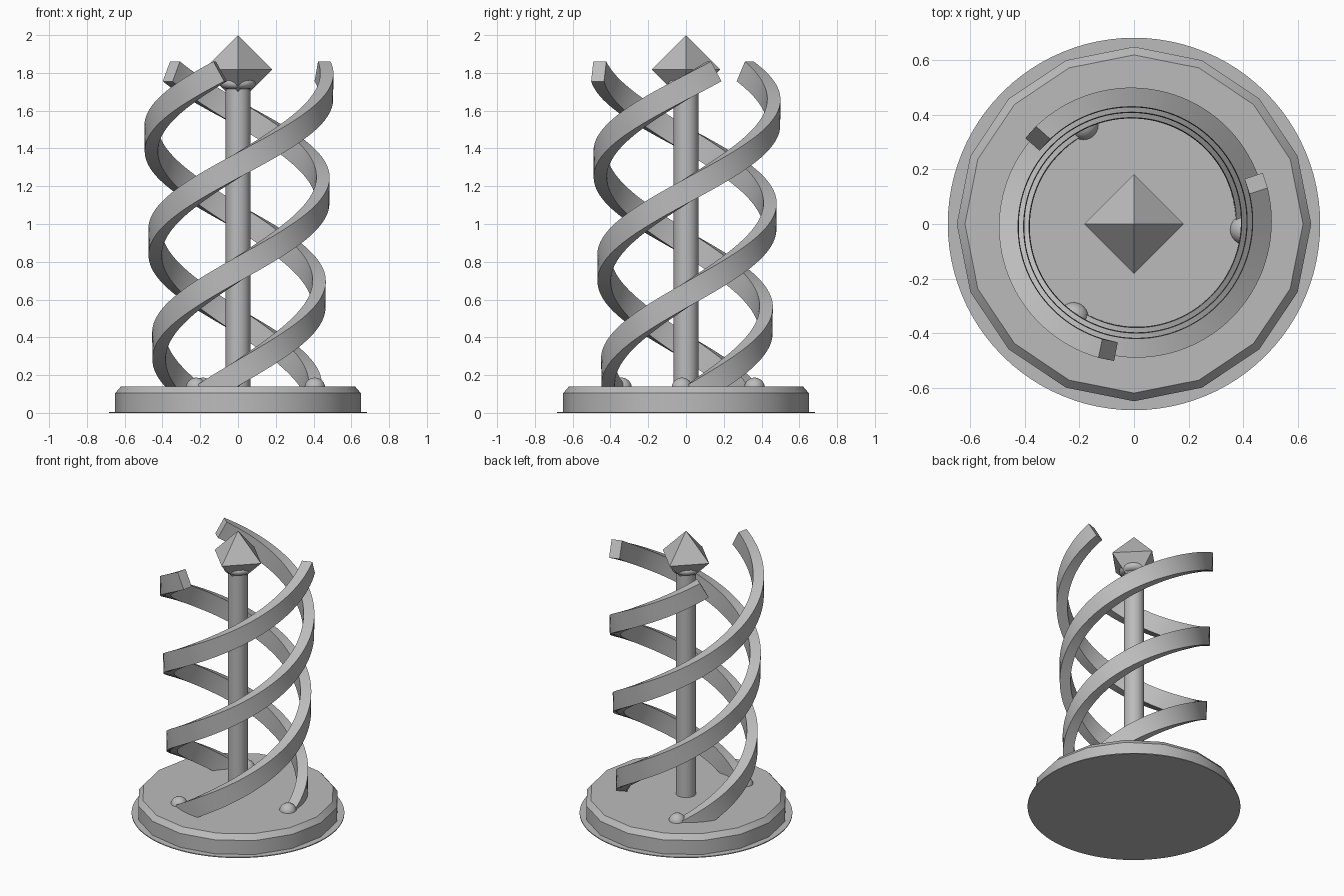
import bpy, bmesh, math
from mathutils import Vector

cube = bpy.data.objects.get("Cube")
if cube:
    bpy.data.objects.remove(cube, do_unlink=True)

stone = bpy.data.materials.new("plain grey")
GREY = (0.5, 0.5, 0.5, 1)
stone.use_nodes = True
stone.diffuse_color = GREY
stone.node_tree.nodes["Principled BSDF"].inputs["Base Color"].default_value = GREY


def add_object(name, bm, smooth=True):
    bmesh.ops.recalc_face_normals(bm, faces=bm.faces)
    mesh = bpy.data.meshes.new(name)
    bm.to_mesh(mesh)
    bm.free()
    mesh.materials.append(stone)
    obj = bpy.data.objects.new(name, mesh)
    bpy.context.collection.objects.link(obj)
    if smooth:
        bpy.ops.object.select_all(action='DESELECT')
        obj.select_set(True)
        bpy.context.view_layer.objects.active = obj
        bpy.ops.object.shade_smooth_by_angle(angle=math.radians(30))
    return obj


def skin(rings):
    """Bridge a list of closed point rings and cap both ends."""
    bm = bmesh.new()
    loops = [[bm.verts.new(p) for p in ring] for ring in rings]
    for a, b in zip(loops, loops[1:]):
        for i in range(len(a)):
            j = (i + 1) % len(a)
            bm.faces.new((a[i], a[j], b[j], b[i]))
    bm.faces.new(loops[0][::-1])
    bm.faces.new(loops[-1])
    return bm


def lathe(name, profile, sides):
    """Solid turned about the z axis from (radius, height) pairs."""
    turn = [math.tau * i / sides for i in range(sides)]
    rings = [[(r * math.cos(t), r * math.sin(t), z) for t in turn] for r, z in profile]
    return add_object(name, skin(rings))


# Base: thin round ground plate, chamfered plinth
lathe("ground_plate", [(0.683, 0), (0.683, 0.006)], 96)
lathe("plinth", [(0.65, 0.002), (0.65, 0.105), (0.62, 0.14)], 16)

# Central pole with a rounded collar
lathe("pole", [(0.065, 0.12), (0.065, 1.75)], 32)
collar = [(0.06 + 0.035 * math.sin(a), 1.745 - 0.03 * math.cos(a))
          for a in [math.pi * k / 8 for k in range(9)]]
lathe("pole_collar", collar, 32)

# Octahedral finial
bm = bmesh.new()
H, MID = 0.182, 1.818
top, bottom = bm.verts.new((0, 0, MID + H)), bm.verts.new((0, 0, MID - H))
belt = [bm.verts.new(p) for p in ((H, 0, MID), (0, H, MID), (-H, 0, MID), (0, -H, MID))]
for i in range(4):
    a, b = belt[i], belt[(i + 1) % 4]
    bm.faces.new((a, b, top))
    bm.faces.new((b, a, bottom))
add_object("finial", bm, smooth=False)

# Three rising spiral bars, widening slightly with height
PITCH, Z_LOW, Z_HIGH = 1.65, 0.06, 1.808
END_ANGLE = math.radians(18.4)
THICK, HEIGHT, STEPS = 0.07, 0.12, 110


def helix_point(z, offset):
    t = END_ANGLE + offset + math.tau * (z - Z_HIGH) / PITCH
    r = 0.405 + 0.037 * z
    return t, r, Vector((r * math.cos(t), r * math.sin(t), z))


for n in range(3):
    offset = math.tau * n / 3
    rings = []
    for s in range(STEPS + 1):
        t, r, centre = helix_point(Z_LOW + (Z_HIGH - Z_LOW) * s / STEPS, offset)
        out = Vector((math.cos(t), math.sin(t), 0))
        along = Vector((-math.sin(t) * r, math.cos(t) * r, PITCH / math.tau)).normalized()
        up = out.cross(along)
        rings.append([centre + out * THICK / 2 * a + up * HEIGHT / 2 * b
                      for a, b in ((1, 1), (-1, 1), (-1, -1), (1, -1))])
    add_object(f"spiral_bar_{n + 1}", skin(rings))

    # Rounded foot where the bar meets the plinth
    bm = bmesh.new()
    bmesh.ops.create_uvsphere(bm, u_segments=24, v_segments=12, radius=0.055)
    foot = helix_point(Z_LOW, offset)[2]
    bmesh.ops.translate(bm, verts=bm.verts, vec=(foot.x, foot.y, 0.132))
    add_object(f"spiral_foot_{n + 1}", bm)
